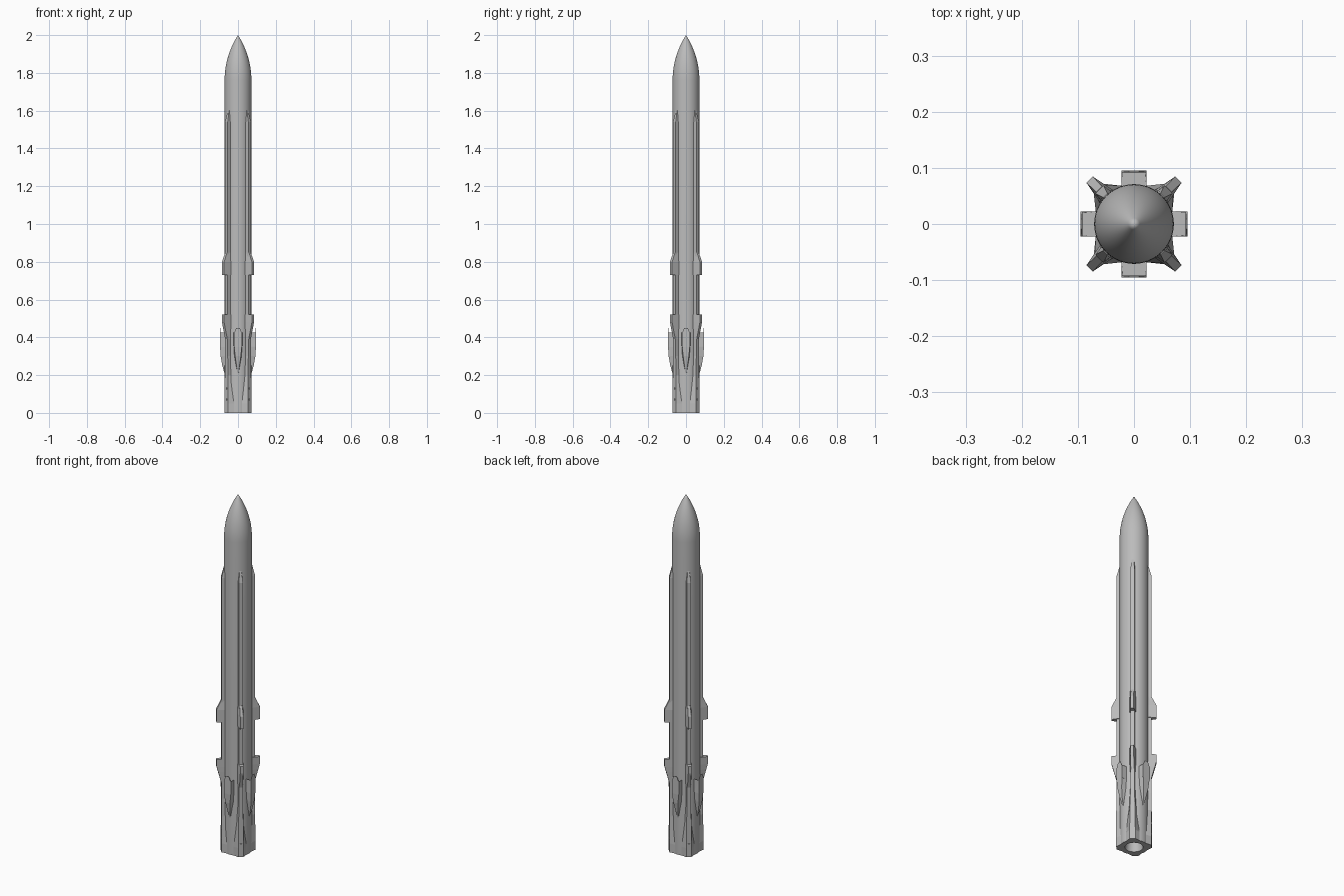
import bpy, bmesh, math
from mathutils import Matrix

cube = bpy.data.objects.get("Cube")
if cube:
    bpy.data.objects.remove(cube, do_unlink=True)

grey = bpy.data.materials.new("light_grey")
grey.use_nodes = True
grey.diffuse_color = (0.5, 0.5, 0.5, 1)
grey.node_tree.nodes["Principled BSDF"].inputs["Base Color"].default_value = (0.5, 0.5, 0.5, 1)


def finish(name, bm, angle=0, smooth=0):
    """Turn a bmesh into a grey object, rotated about the long axis."""
    bmesh.ops.recalc_face_normals(bm, faces=bm.faces)
    bm.transform(Matrix.Rotation(math.radians(angle), 4, "Z"))
    mesh = bpy.data.meshes.new(name)
    bm.to_mesh(mesh)
    bm.free()
    mesh.materials.append(grey)
    ob = bpy.data.objects.new(name, mesh)
    bpy.context.collection.objects.link(ob)
    if smooth:
        bpy.ops.object.select_all(action="DESELECT")
        ob.select_set(True)
        bpy.context.view_layer.objects.active = ob
        bpy.ops.object.shade_smooth_by_angle(angle=math.radians(smooth))
    return ob


def loft(sections):
    """Skin equal-length closed sections; returns the bmesh and its last cap."""
    bm = bmesh.new()
    rings = [[bm.verts.new(p) for p in s] for s in sections]
    for a, b in zip(rings, rings[1:]):
        for i in range(len(a)):
            j = (i + 1) % len(a)
            bm.faces.new((a[i], a[j], b[j], b[i]))
    bm.faces.new(rings[0])
    return bm, bm.faces.new(rings[-1])


def rib(z, inner, outer, base, tip):
    """Trapezoid section pointing out along +x."""
    return [(inner, -base, z), (outer, -tip, z), (outer, tip, z), (inner, base, z)]


# Body: hollow nozzle, straight tube and pointed ogive nose
RADIUS, NOSE = 0.071, 0.24
rho = (RADIUS ** 2 + NOSE ** 2) / (2 * RADIUS)
profile = [(0, 0.1), (0.03, 0.1), (0.045, 0), (RADIUS, 0)]
for i in range(15):
    h = NOSE * i / 14
    profile.append((max(0, math.sqrt(rho ** 2 - h ** 2) + RADIUS - rho), 2 - NOSE + h))
bm = bmesh.new()
verts = [bm.verts.new((r, 0, z)) for r, z in profile]
edges = [bm.edges.new(pair) for pair in zip(verts, verts[1:])]
bmesh.ops.spin(bm, geom=verts + edges, cent=(0, 0, 0), axis=(0, 0, 1),
               angle=math.tau, steps=64, use_duplicate=False)
bmesh.ops.remove_doubles(bm, verts=bm.verts, dist=1e-5)
finish("body", bm, smooth=35)

for k in range(4):
    diagonal = 45 + 90 * k

    # Long strake that flares into the tail
    bm, _ = loft([
        rib(0, 0.062, 0.087, 0.034, 0.014),
        rib(0.05, 0.062, 0.087, 0.034, 0.014),
        rib(0.2, 0.062, 0.087, 0.019, 0.012),
        rib(0.3, 0.062, 0.087, 0.013, 0.01),
        rib(1.54, 0.062, 0.087, 0.013, 0.01),
        rib(1.6, 0.062, 0.072, 0.008, 0.005)])
    finish("strake", bm, diagonal)

    # Upper fin: sloped top, square bottom
    bm, _ = loft([
        rib(0.73, 0.07, 0.112, 0.016, 0.008),
        rib(0.8, 0.07, 0.112, 0.016, 0.008),
        rib(0.85, 0.07, 0.088, 0.013, 0.007)])
    finish("upper_fin", bm, diagonal)

    # Lower fin: square top, swept away downward
    bm, _ = loft([
        rib(0.39, 0.07, 0.088, 0.013, 0.008),
        rib(0.45, 0.07, 0.104, 0.016, 0.008),
        rib(0.48, 0.07, 0.112, 0.016, 0.008),
        rib(0.52, 0.07, 0.112, 0.016, 0.008)])
    finish("lower_fin", bm, diagonal)

    # Small studs on the tail of the strake
    for z in (0.07, 0.13):
        bm = bmesh.new()
        bmesh.ops.create_cube(bm, size=0.01, matrix=Matrix.Translation((0.0845, 0, z)))
        finish("tail_stud", bm, diagonal)

    # Scoop: pointed tail, boxy middle, open top with a raised outer lip
    bm, mouth = loft([
        rib(0.21, 0.06, 0.072, 0.004, 0.003),
        rib(0.25, 0.06, 0.083, 0.012, 0.008),
        rib(0.3, 0.06, 0.092, 0.02, 0.015),
        rib(0.35, 0.06, 0.095, 0.023, 0.02),
        rib(0.425, 0.06, 0.095, 0.023, 0.022)])
    bmesh.ops.inset_region(bm, faces=[mouth], thickness=0.003)
    bmesh.ops.translate(bm, verts=mouth.verts, vec=(0, 0, -0.002))
    inner = bmesh.ops.extrude_discrete_faces(bm, faces=[mouth])["faces"][0]
    bmesh.ops.translate(bm, verts=inner.verts, vec=(0, 0, -0.07))
    finish("scoop", bm, 90 * k)

    # Tapered lip above the scoop
    bm, _ = loft([
        [(0.092, -0.022, 0.42), (0.095, -0.022, 0.42), (0.095, 0.022, 0.42), (0.092, 0.022, 0.42)],
        [(0.093, -0.009, 0.45), (0.095, -0.009, 0.45), (0.095, 0.009, 0.45), (0.093, 0.009, 0.45)]])
    finish("scoop_lip", bm, 90 * k)
